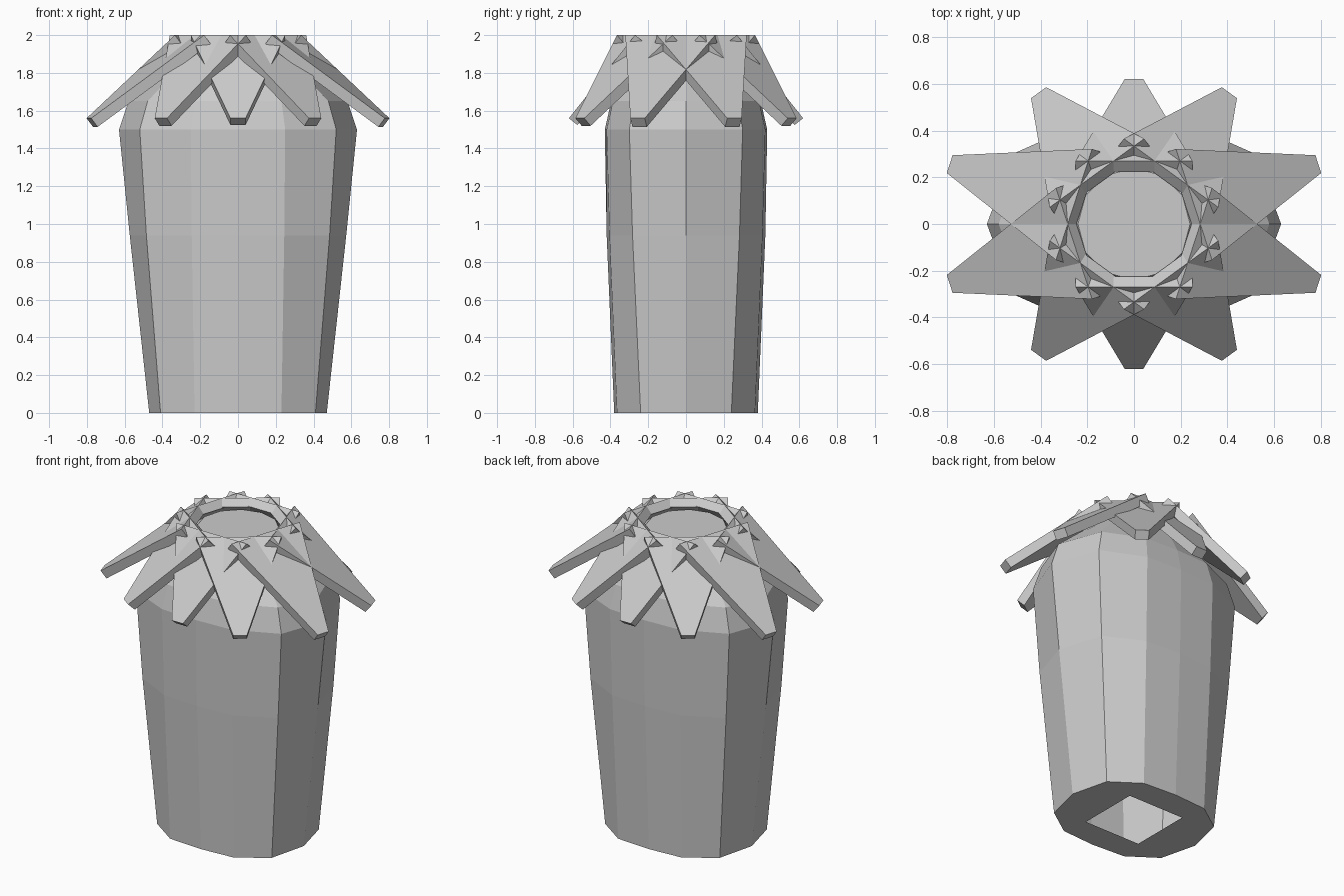
import bpy, bmesh, math
from mathutils import Vector

if "Cube" in bpy.data.objects:
    bpy.data.objects.remove(bpy.data.objects["Cube"])


def finish(bm, name):
    bmesh.ops.recalc_face_normals(bm, faces=bm.faces)
    me = bpy.data.meshes.new(name)
    bm.to_mesh(me)
    bm.free()
    ob = bpy.data.objects.new(name, me)
    bpy.context.collection.objects.link(ob)
    return ob


def mirror_ring(quarter):
    """Quarter outline (from +x to +y) mirrored into a closed 12-sided ring."""
    half = quarter + [(-x, y) for x, y in quarter[-2::-1]]
    return half + [(x, -y) for x, y in half[-2:0:-1]]


# Body: flattened 12-sided barrel, hollow, tapering in under the collar
mid_top = [(.63, 0), (.52, .30), (.25, .42), (0, .43)]
sections = [
    (0.0, [(.47, 0), (.41, .24), (.23, .365), (0, .38)]),
    (0.94, [(.573, 0), (.485, .283), (.245, .405), (0, .42)]),
    (1.5, mid_top),
    (1.65, [(x * .92, y * .92) for x, y in mid_top]),
    (1.94, [(.24 * math.cos(math.radians(a)), .24 * math.sin(math.radians(a)))
            for a in (0, 30, 60, 90)]),
]
bm = bmesh.new()
rings = [[bm.verts.new((x, y, z)) for x, y in mirror_ring(q)] for z, q in sections]
for lo, hi in zip(rings, rings[1:]):
    for i in range(12):
        j = (i + 1) % 12
        bm.faces.new((lo[i], lo[j], hi[j], hi[i]))
# flat top disc
bm.faces.new(rings[-1])
# underside with a square opening
square = [bm.verts.new((x, y, 0)) for x, y in ((.2, .2), (-.2, .2), (-.2, -.2), (.2, -.2))]
edges = [bm.edges.new((square[i], square[(i + 1) % 4])) for i in range(4)]
edges += [bm.edges.get((rings[0][i], rings[0][(i + 1) % 12])) for i in range(12)]
bmesh.ops.triangle_fill(bm, edges=edges, use_beauty=True, normal=(0, 0, -1))
finish(bm, "body")


# Collar: ten tapered sloping plates whose wide upper corners overlap
def petal(name, angle, reach):
    a = math.radians(angle)
    axis = Vector((math.cos(a), math.sin(a), 0))
    side = Vector((-math.sin(a), math.cos(a), 0))
    up = Vector((0, 0, 1))
    top = axis * .27 + up * 2.0
    tip = axis * reach + up * 1.56
    normal = side.cross(tip - top).normalized()
    if normal.z < 0:
        normal = -normal
    outer = [top - side * .25, top + side * .25, tip + side * .04, tip - side * .04]
    bm = bmesh.new()
    o = [bm.verts.new(p) for p in outer]
    n = [bm.verts.new(p - normal * .058) for p in outer]
    bm.faces.new(o)
    bm.faces.new(n[::-1])
    for i in range(4):
        j = (i + 1) % 4
        bm.faces.new((o[i], n[i], n[j], o[j]))
    finish(bm, name)


reaches = {18: .83, 54: .695, 90: .62}
for k in range(10):
    angle = 18 + 36 * k
    fold = angle % 180
    petal(f"collar_petal_{k + 1}", angle, reaches[min(fold, 180 - fold)])
